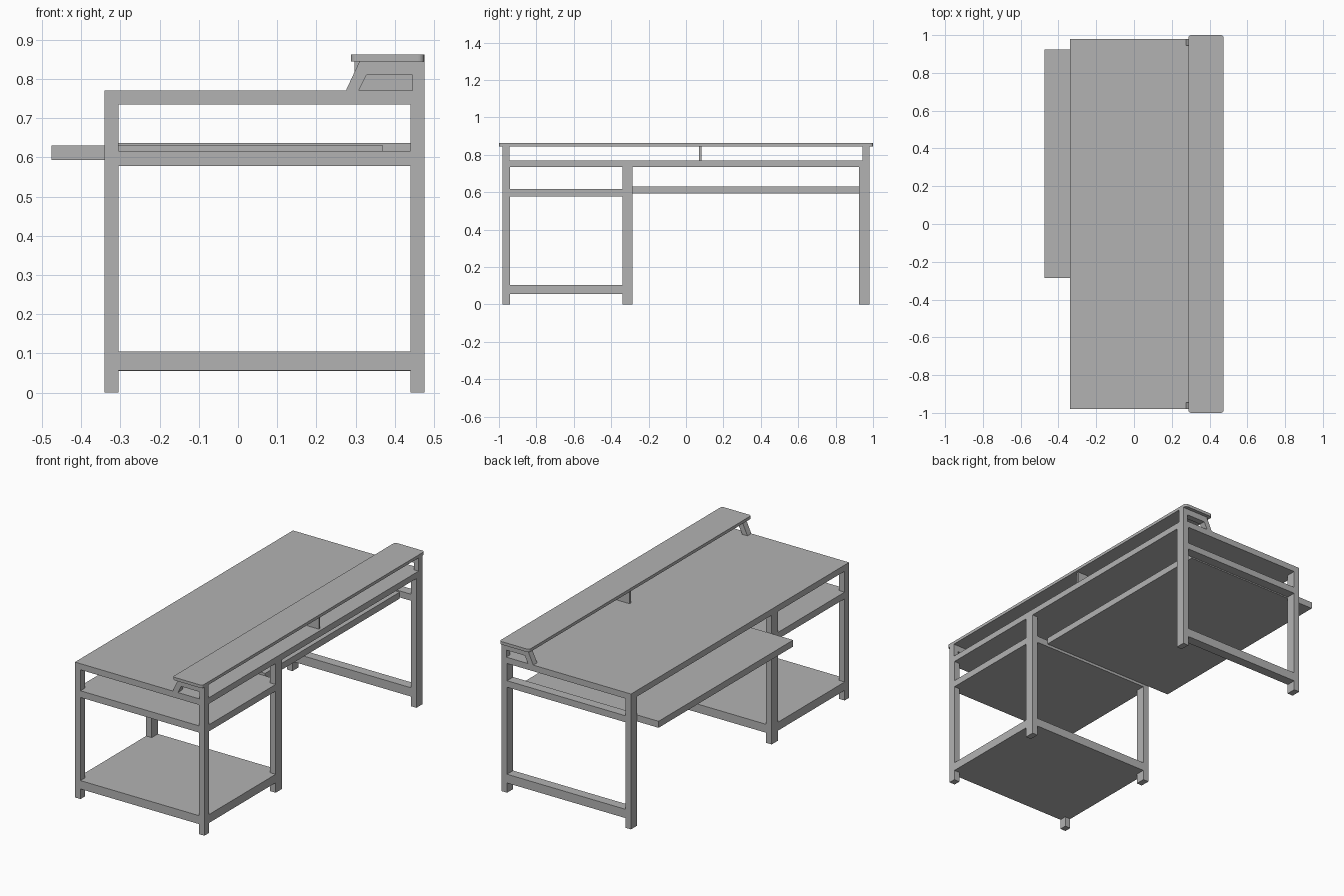
import bpy
import bmesh

cube = bpy.data.objects.get("Cube")
if cube:
    bpy.data.objects.remove(cube, do_unlink=True)

# One flat grey finish
grey = bpy.data.materials.new("desk grey")
grey.use_nodes = True
GREY = (0.45, 0.45, 0.45, 1)
grey.diffuse_color = GREY
grey.node_tree.nodes["Principled BSDF"].inputs["Base Color"].default_value = GREY


def prism(name, outline, y0, y1):
    """Extrude an (x, z) outline along y."""
    bm = bmesh.new()
    face = bm.faces.new([bm.verts.new((x, y0, z)) for x, z in outline])
    moved = bmesh.ops.extrude_face_region(bm, geom=[face])["geom"]
    verts = [g for g in moved if isinstance(g, bmesh.types.BMVert)]
    bmesh.ops.translate(bm, verts=verts, vec=(0, y1 - y0, 0))
    bmesh.ops.recalc_face_normals(bm, faces=bm.faces)
    mesh = bpy.data.meshes.new(name)
    bm.to_mesh(mesh)
    bm.free()
    mesh.materials.append(grey)
    obj = bpy.data.objects.new(name, mesh)
    bpy.context.collection.objects.link(obj)
    return obj


def box(name, x, y, z):
    outline = [(x[0], z[0]), (x[1], z[0]), (x[1], z[1]), (x[0], z[1])]
    return prism(name, outline, *y)


FRONT, BACK = (-0.34, -0.305), (0.44, 0.475)   # leg positions across the depth
INNER = (FRONT[1], BACK[0])
FULL = (FRONT[0], BACK[1])
RIGHT, MIDDLE, LEFT = (-0.98, -0.94), (-0.34, -0.285), (0.925, 0.98)
TOP = (0.735, 0.77)

# Worktop and three pairs of legs
box("worktop", FULL, (-0.98, 0.98), TOP)
for side, y in (("right", RIGHT), ("middle", MIDDLE), ("left", LEFT)):
    for end, x in (("front", FRONT), ("back", BACK)):
        box(f"{side}_{end}_leg", x, y, (0, TOP[0]))


# Open cabinet shelves, notched around the legs
def shelf(name, z):
    box(name, INNER, (RIGHT[0], MIDDLE[1]), z)
    for end, x in (("front", FRONT), ("back", BACK)):
        box(f"{name}_{end}_rail", x, (RIGHT[1], MIDDLE[0]), z)


shelf("lower_shelf", (0.057, 0.105))
shelf("middle_shelf", (0.578, 0.616))

# Rails of the left end frame
box("left_lower_rail", INNER, LEFT, (0.055, 0.105))
box("left_upper_rail", INNER, LEFT, (0.6, 0.637))

# Sliding keyboard tray
box("keyboard_tray", (-0.475, 0.37), (MIDDLE[1], LEFT[0]), (0.593, 0.63))

# Raised shelf: slanted end brackets and a thin central divider
bracket = [(0.275, 0.77), (0.31, 0.845), (0.475, 0.845), (0.475, 0.77),
           (0.445, 0.77), (0.445, 0.81), (0.328, 0.81), (0.308, 0.77)]
prism("right_bracket", bracket, -0.98, -0.945)
prism("left_bracket", bracket, 0.945, 0.98)
box("central_divider", (0.297, 0.46), (0.07, 0.082), (0.77, 0.845))

# Raised shelf board with rounded upright corners
board = box("raised_shelf", (0.288, 0.475), (-1, 1), (0.845, 0.862))
bm = bmesh.new()
bm.from_mesh(board.data)
corners = [e for e in bm.edges if abs(e.verts[0].co.z - e.verts[1].co.z) > 0.01]
bmesh.ops.bevel(bm, geom=corners, offset=0.015, segments=4, profile=0.5,
                affect='EDGES')
bm.to_mesh(board.data)
bm.free()
